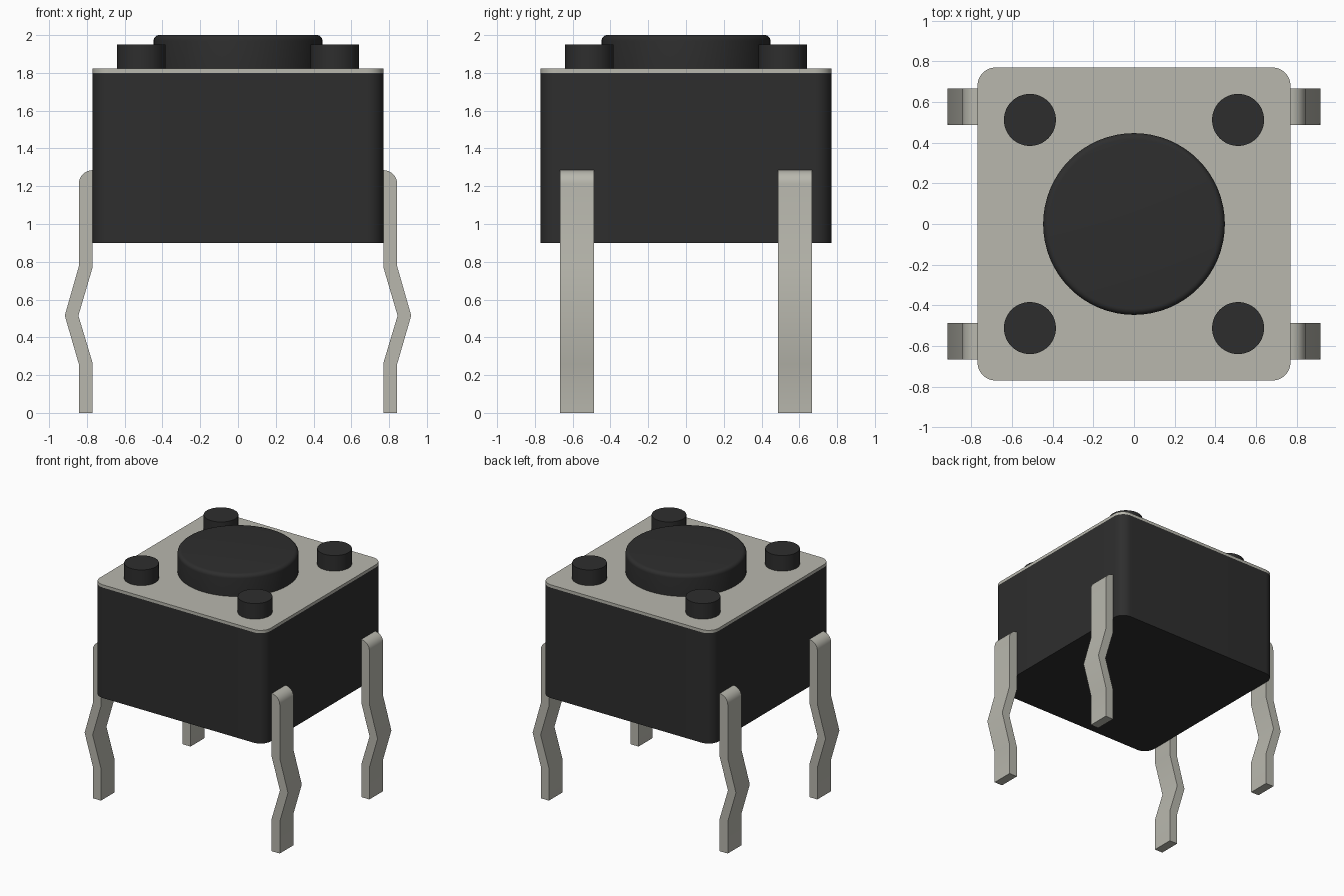
import bpy, bmesh, math
from mathutils import Vector

if "Cube" in bpy.data.objects:
    bpy.data.objects.remove(bpy.data.objects["Cube"])


def material(name, rgb):
    m = bpy.data.materials.new(name)
    m.diffuse_color = (*rgb, 1.0)
    m.use_nodes = True
    m.node_tree.nodes["Principled BSDF"].inputs["Base Color"].default_value = m.diffuse_color
    return m


BLACK = material("black plastic", (0.027, 0.027, 0.027))
METAL = material("tinned metal", (0.48, 0.475, 0.42))


def extrude_outline(name, points, offset, mat):
    """Close a planar outline, extrude it by offset and smooth it by angle."""
    bm = bmesh.new()
    face = bm.faces.new([bm.verts.new(p) for p in points])
    result = bmesh.ops.extrude_face_region(bm, geom=[face], use_keep_orig=True)
    verts = [v for v in result["geom"] if isinstance(v, bmesh.types.BMVert)]
    bmesh.ops.translate(bm, verts=verts, vec=Vector(offset))
    bmesh.ops.recalc_face_normals(bm, faces=bm.faces)
    return finish(name, bm, mat)


def finish(name, bm, mat):
    mesh = bpy.data.meshes.new(name)
    bm.to_mesh(mesh)
    bm.free()
    mesh.materials.append(mat)
    obj = bpy.data.objects.new(name, mesh)
    bpy.context.collection.objects.link(obj)
    bpy.ops.object.select_all(action='DESELECT')
    obj.select_set(True)
    bpy.context.view_layer.objects.active = obj
    bpy.ops.object.shade_smooth_by_angle(angle=math.radians(35))
    return obj


def rounded_square(half, radius, z, steps=8):
    c = half - radius
    points = []
    for k, (sx, sy) in enumerate([(1, 1), (-1, 1), (-1, -1), (1, -1)]):
        for i in range(steps + 1):
            a = math.pi / 2 * (k + i / steps)
            points.append((sx * c + radius * math.cos(a), sy * c + radius * math.sin(a), z))
    return points


def round_post(name, x, y, profile, segments=64):
    """Stack rings of (radius, z) into a capped round solid."""
    bm = bmesh.new()
    rings = []
    for r, z in profile:
        rings.append([bm.verts.new((x + r * math.cos(2 * math.pi * i / segments),
                                    y + r * math.sin(2 * math.pi * i / segments), z))
                      for i in range(segments)])
    for low, high in zip(rings, rings[1:]):
        for i in range(segments):
            j = (i + 1) % segments
            bm.faces.new((low[i], low[j], high[j], high[i]))
    bm.faces.new(rings[-1])
    bm.faces.new(rings[0][::-1])
    return finish(name, bm, BLACK)


# Housing and its metal cover plate
extrude_outline("housing", rounded_square(0.77, 0.09, 0.90), (0, 0, 0.90), BLACK)
extrude_outline("cover_plate", rounded_square(0.77, 0.09, 1.80), (0, 0, 0.023), METAL)

# Push button with a rounded top rim
rim = [(0.417 + 0.03 * math.cos(a), 1.97 + 0.03 * math.sin(a))
       for a in (math.pi / 2 * i / 6 for i in range(7))]
round_post("push_button", 0, 0, [(0.447, 1.81)] + rim)

# Corner pegs
for sx in (-1, 1):
    for sy in (-1, 1):
        round_post("corner_peg", sx * 0.512, sy * 0.512, [(0.128, 1.81), (0.128, 1.95)], 48)

# Kinked legs with a rounded shoulder entering the housing
shoulder = [(0.77 + 0.073 * math.cos(a), 1.212 + 0.073 * math.sin(a))
            for a in (math.pi / 2 * i / 8 for i in range(9))]
leg = [(0.77, 0), (0.843, 0), (0.843, 0.26), (0.917, 0.515), (0.843, 0.775)] + shoulder + [
    (0.72, 1.285), (0.72, 1.212), (0.77, 1.212), (0.77, 0.77), (0.845, 0.515), (0.77, 0.265)]
for sx in (-1, 1):
    for y in (-0.666, 0.488):
        extrude_outline("leg", [(sx * px, y, pz) for px, pz in leg], (0, 0.178, 0), METAL)
